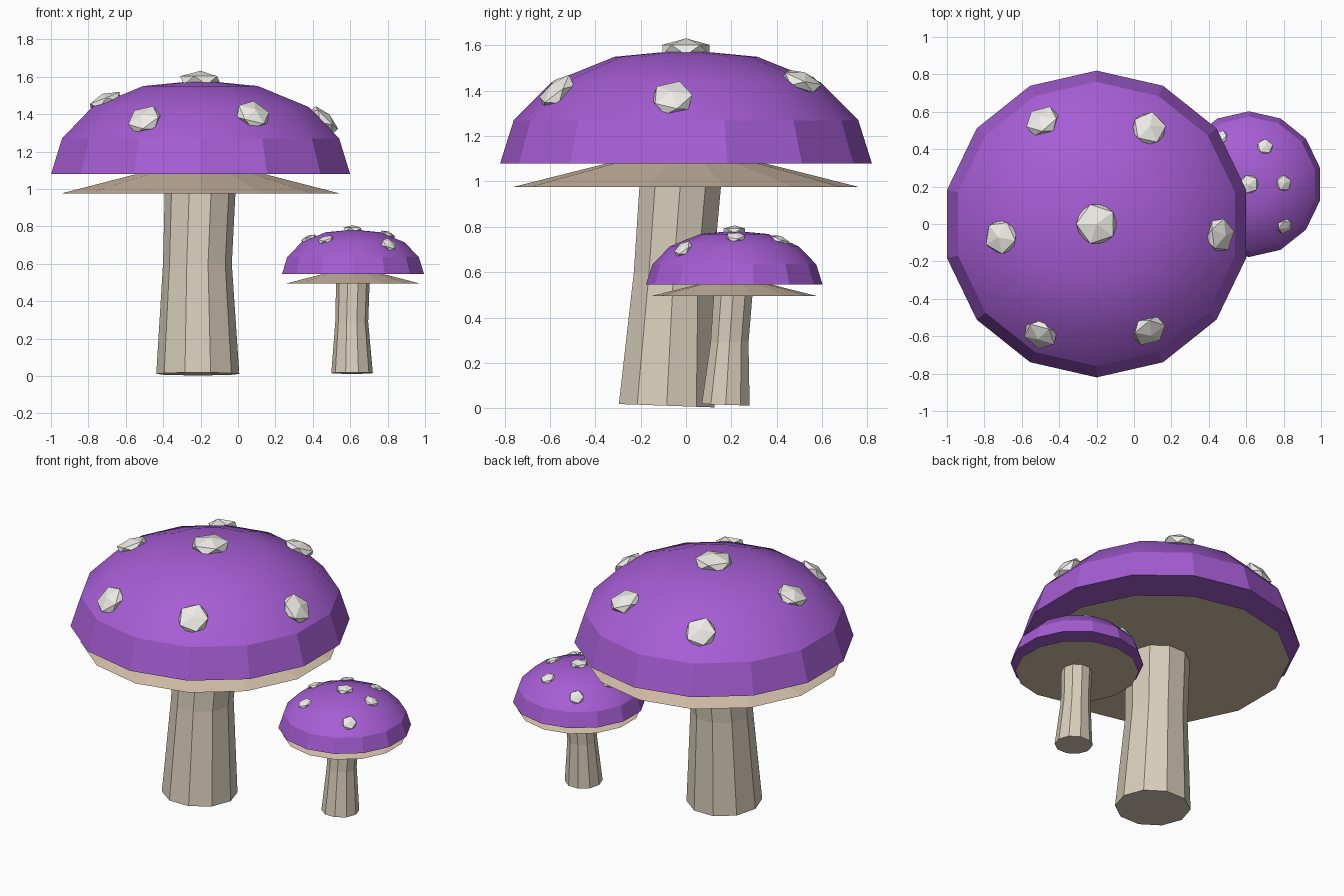
import bpy, bmesh
from math import pi, cos, sin, atan2, hypot
from mathutils import Vector, Matrix

if "Cube" in bpy.data.objects:
    bpy.data.objects.remove(bpy.data.objects["Cube"])


def material(name, rgb):
    m = bpy.data.materials.new(name)
    m.diffuse_color = (*rgb, 1)
    m.use_nodes = True
    m.node_tree.nodes["Principled BSDF"].inputs["Base Color"].default_value = m.diffuse_color
    return m


PURPLE = material("purple", (0.38, 0.11, 0.66))
STEM = material("stem", (0.69, 0.62, 0.50))
GILL = material("gill", (0.68, 0.54, 0.41))
WHITE = material("spot", (0.85, 0.84, 0.79))

# Cap outline as (radius, height), from rim to crown, for the big mushroom
CAP = [(0.82, 1.08), (0.76, 1.27), (0.595, 1.437), (0.315, 1.55), (0, 1.58)]
GILLS = [(0.762, 0.976), (0, 1.168)]


def finish(bm, name, mat):
    bmesh.ops.recalc_face_normals(bm, faces=bm.faces)
    me = bpy.data.meshes.new(name)
    bm.to_mesh(me)
    bm.free()
    me.materials.append(mat)
    ob = bpy.data.objects.new(name, me)
    bpy.context.collection.objects.link(ob)
    return ob


def loft(name, mat, rings, sides, turn=0.0, smooth_above=None):
    """Stack rings (centre, radius, z slope along y); a zero radius closes to a point."""
    bm = bmesh.new()
    prev = None
    for c, r, slope in rings:
        if r == 0:
            ring = [bm.verts.new(c)] * sides
        else:
            ring = []
            for i in range(sides):
                a = turn + 2 * pi * i / sides
                x, y = r * cos(a), r * sin(a)
                ring.append(bm.verts.new((c[0] + x, c[1] + y, c[2] + slope * y)))
        if prev is None:
            bm.faces.new(ring)
        else:
            for i in range(sides):
                j = (i + 1) % sides
                vs = [prev[i], prev[j], ring[j], ring[i]]
                bm.faces.new(vs[:3] if r == 0 else vs)
        prev = ring
    if rings[-1][1] > 0:
        bm.faces.new(prev)
    # Smooth dome over a faceted rim band
    if smooth_above is not None:
        for f in bm.faces:
            f.smooth = f.calc_center_median().z > smooth_above
        for e in bm.edges:
            e.smooth = all(f.smooth for f in e.link_faces)
    return finish(bm, name, mat)


def cap_surface(r):
    """Height and outward slope of the cap at a radius."""
    for (r0, z0), (r1, z1) in zip(CAP, CAP[1:]):
        if r >= r1:
            t = (r0 - r) / (r0 - r1)
            return z0 + t * (z1 - z0), (z1 - z0, r0 - r1)


def mushroom(prefix, x, y, z, s, stem, spots):
    def rings(profile):
        return [((x, y, z + s * h), s * r, 0) for r, h in profile]

    loft(prefix + "_stem", STEM, stem, 10)
    loft(prefix + "_gills", GILL, rings(GILLS), 14, pi / 2)
    loft(prefix + "_cap", PURPLE, rings(CAP), 14, pi / 2, z + s * 1.28)

    # Faceted spots lying on the cap
    for n, (dx, dy, size) in enumerate(spots):
        r = hypot(dx, dy)
        if r < 0.02:
            h, normal = CAP[-1][1], Vector((0, 0, 1))
        else:
            h, (out, up) = cap_surface(r / s)
            # blend towards the rounded dome's normal
            a = atan2(dy, dx)
            normal = Vector((out * cos(a), out * sin(a), up)).normalized()
        bm = bmesh.new()
        bmesh.ops.create_icosphere(bm, subdivisions=1, radius=size)
        rot = normal.to_track_quat('Z', 'Y').to_matrix().to_4x4()
        place = Matrix.Translation((x + dx, y + dy, z + s * h))
        bm.transform(place @ rot @ Matrix.Diagonal((1, 1, 0.42, 1)))
        finish(bm, f"{prefix}_spot_{n}", WHITE)


# Big mushroom
mushroom("big", -0.2, 0, 0, 1,
         [((-0.215, -0.085, 0.011), 0.222, -0.035),
          ((-0.217, -0.055, 0.60), 0.184, 0),
          ((-0.20, -0.02, 1.05), 0.19, 0)],
         [(0, 0, 0.122), (0.28, 0.51, 0.1), (-0.29, 0.55, 0.1),
          (-0.51, -0.07, 0.1), (-0.30, -0.59, 0.1),
          (0.28, -0.57, 0.1), (0.66, -0.06, 0.1)])

# Small mushroom
mushroom("small", 0.615, 0.213, 0.032, 0.475,
         [((0.61, 0.175, 0.015), 0.111, -0.035),
          ((0.608, 0.192, 0.29), 0.088, 0),
          ((0.615, 0.21, 0.53), 0.09, 0)],
         [(0, 0, 0.056), (0.085, 0.20, 0.047), (0.185, 0.005, 0.047),
          (0.19, -0.225, 0.047), (-0.145, -0.20, 0.047),
          (-0.235, 0.03, 0.047), (-0.155, 0.25, 0.047)])
